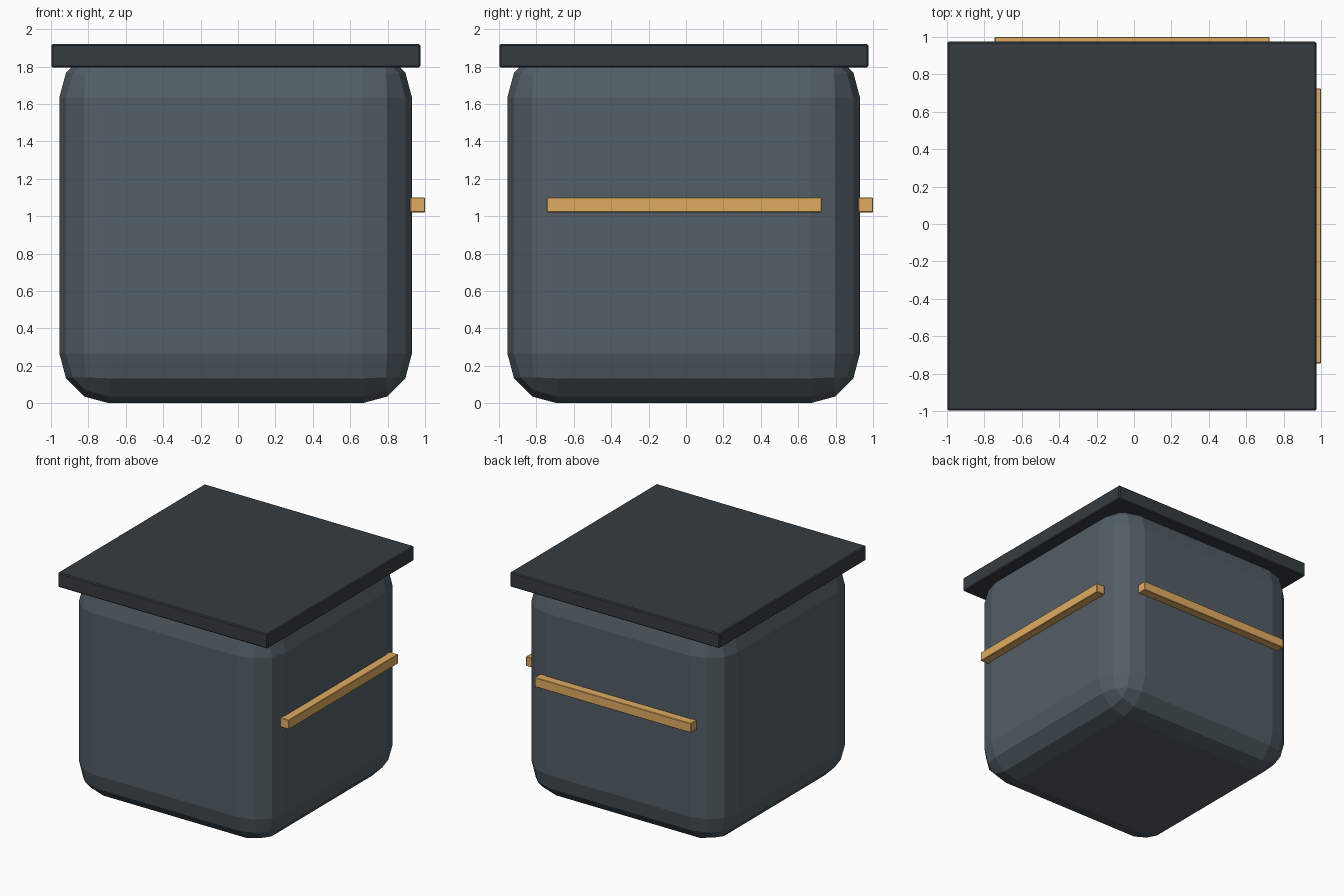
import bpy

if "Cube" in bpy.data.objects:
    bpy.data.objects.remove(bpy.data.objects["Cube"])


def material(name, rgb):
    m = bpy.data.materials.new(name)
    m.diffuse_color = (*rgb, 1.0)
    m.use_nodes = True
    m.node_tree.nodes["Principled BSDF"].inputs["Base Color"].default_value = m.diffuse_color
    return m


def rounded_box(name, low, high, radius, segments, mat):
    """Flat-shaded box between two corners with bevelled edges."""
    center = [(a + b) / 2 for a, b in zip(low, high)]
    bpy.ops.mesh.primitive_cube_add(size=1, location=center)
    ob = bpy.context.object
    ob.name = name
    ob.scale = [b - a for a, b in zip(low, high)]
    bpy.ops.object.transform_apply(location=False, rotation=False, scale=True)
    bevel = ob.modifiers.new("Bevel", 'BEVEL')
    bevel.width = radius
    bevel.segments = segments
    ob.data.materials.append(mat)
    return ob


slate = material("slate", (0.085, 0.112, 0.132))
charcoal = material("charcoal", (0.036, 0.045, 0.053))
wood = material("wood", (0.74, 0.41, 0.12))

# Rounded body, its top tucked inside the lid
rounded_box("body", (-0.955, -0.955, 0), (0.93, 0.93, 1.90), 0.265, 3, slate)

# Overhanging flat lid
rounded_box("lid", (-0.998, -0.998, 1.795), (0.975, 0.975, 1.92), 0.008, 1, charcoal)

# Rails on the right and back faces
rounded_box("right_rail", (0.92, -0.745, 1.02), (1.0, 0.725, 1.10), 0.004, 1, wood)
rounded_box("back_rail", (-0.745, 0.92, 1.02), (0.725, 1.0, 1.10), 0.004, 1, wood)
